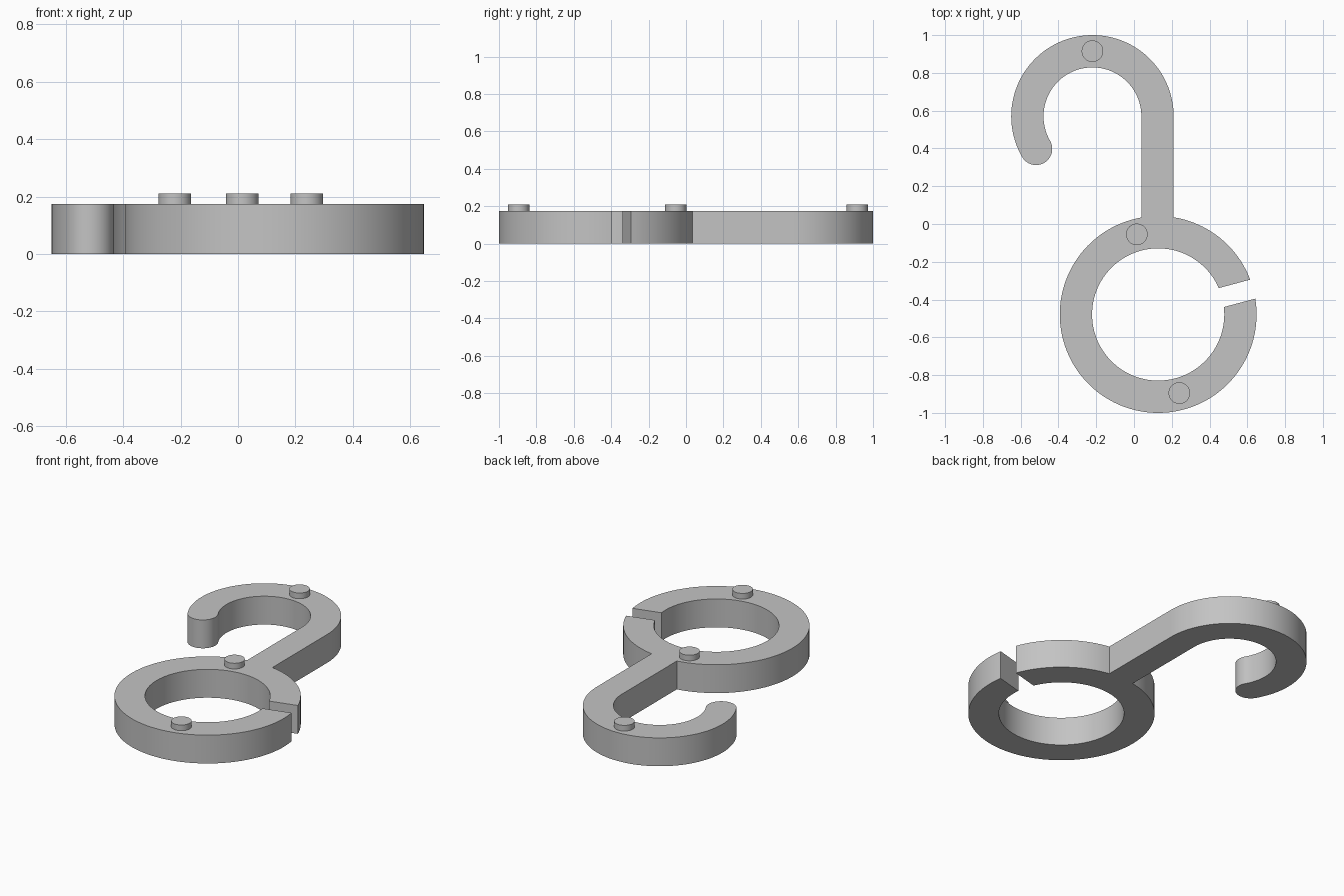
import bpy, bmesh
from math import radians, degrees, asin, acos, cos, sin, pi

cube = bpy.data.objects.get("Cube")
if cube:
    bpy.data.objects.remove(cube, do_unlink=True)

# One plain grey
grey = bpy.data.materials.new("plain_grey")
grey.use_nodes = True
colour = (0.55, 0.55, 0.55, 1)
grey.diffuse_color = colour
grey.node_tree.nodes["Principled BSDF"].inputs["Base Color"].default_value = colour

HEIGHT = 0.175
STUD_TOP = 0.21
WIDTH = 0.171
RING = (0.128, -0.479)
RING_OUT = 0.521
RING_IN = RING_OUT - WIDTH
HOOK = (-0.22, 0.57)
HOOK_OUT = 0.43
HOOK_IN = HOOK_OUT - WIDTH
HOOK_END = 210
GAP_ANGLE = 15
GAP_HALF = 0.052


def arc(centre, radius, start, end):
    """Points along an arc, angles in degrees."""
    steps = max(2, round(abs(end - start) / 3))
    angles = [radians(start + (end - start) * i / steps) for i in range(steps + 1)]
    return [(centre[0] + radius * cos(a), centre[1] + radius * sin(a)) for a in angles]


def extrude_outline(name, points, bottom, top):
    bm = bmesh.new()
    face = bm.faces.new([bm.verts.new((x, y, bottom)) for x, y in points])
    result = bmesh.ops.extrude_face_region(bm, geom=[face])
    verts = [g for g in result["geom"] if isinstance(g, bmesh.types.BMVert)]
    bmesh.ops.translate(bm, verts=verts, vec=(0, 0, top - bottom))
    bmesh.ops.recalc_face_normals(bm, faces=bm.faces)
    mesh = bpy.data.meshes.new(name)
    bm.to_mesh(mesh)
    bm.free()
    mesh.materials.append(grey)
    obj = bpy.data.objects.new(name, mesh)
    bpy.context.collection.objects.link(obj)
    bpy.ops.object.select_all(action='DESELECT')
    obj.select_set(True)
    bpy.context.view_layer.objects.active = obj
    bpy.ops.object.shade_smooth_by_angle(angle=radians(30))
    return obj


# Angles where the parallel-sided gap and the stem meet the ring
gap_out = degrees(asin(GAP_HALF / RING_OUT))
gap_in = degrees(asin(GAP_HALF / RING_IN))
stem_right = degrees(acos((HOOK[0] + HOOK_OUT - RING[0]) / RING_OUT))
stem_left = degrees(acos((HOOK[0] + HOOK_IN - RING[0]) / RING_OUT))

# Rounded tip of the hook
mid = (HOOK_OUT + HOOK_IN) / 2
end = radians(HOOK_END)
tip = (HOOK[0] + mid * cos(end), HOOK[1] + mid * sin(end))

# Split ring, stem and hook as one outline
outline = arc(RING, RING_OUT, GAP_ANGLE + gap_out, stem_right)
outline += arc(HOOK, HOOK_OUT, 0, HOOK_END)
outline += arc(tip, WIDTH / 2, HOOK_END, HOOK_END + 180)[1:-1]
outline += arc(HOOK, HOOK_IN, HOOK_END, 0)
outline += arc(RING, RING_OUT, stem_left, 360 + GAP_ANGLE - gap_out)
outline += arc(RING, RING_IN, 360 + GAP_ANGLE - gap_in, GAP_ANGLE + gap_in)
extrude_outline("split_ring_hook", outline, 0, HEIGHT)

# Round studs on the top face
studs = {"hook_stud": (-0.22, 0.915), "stem_stud": (0.015, -0.055), "ring_stud": (0.24, -0.895)}
for name, centre in studs.items():
    extrude_outline(name, arc(centre, 0.057, 0, 360)[:-1], HEIGHT - 0.01, STUD_TOP)
